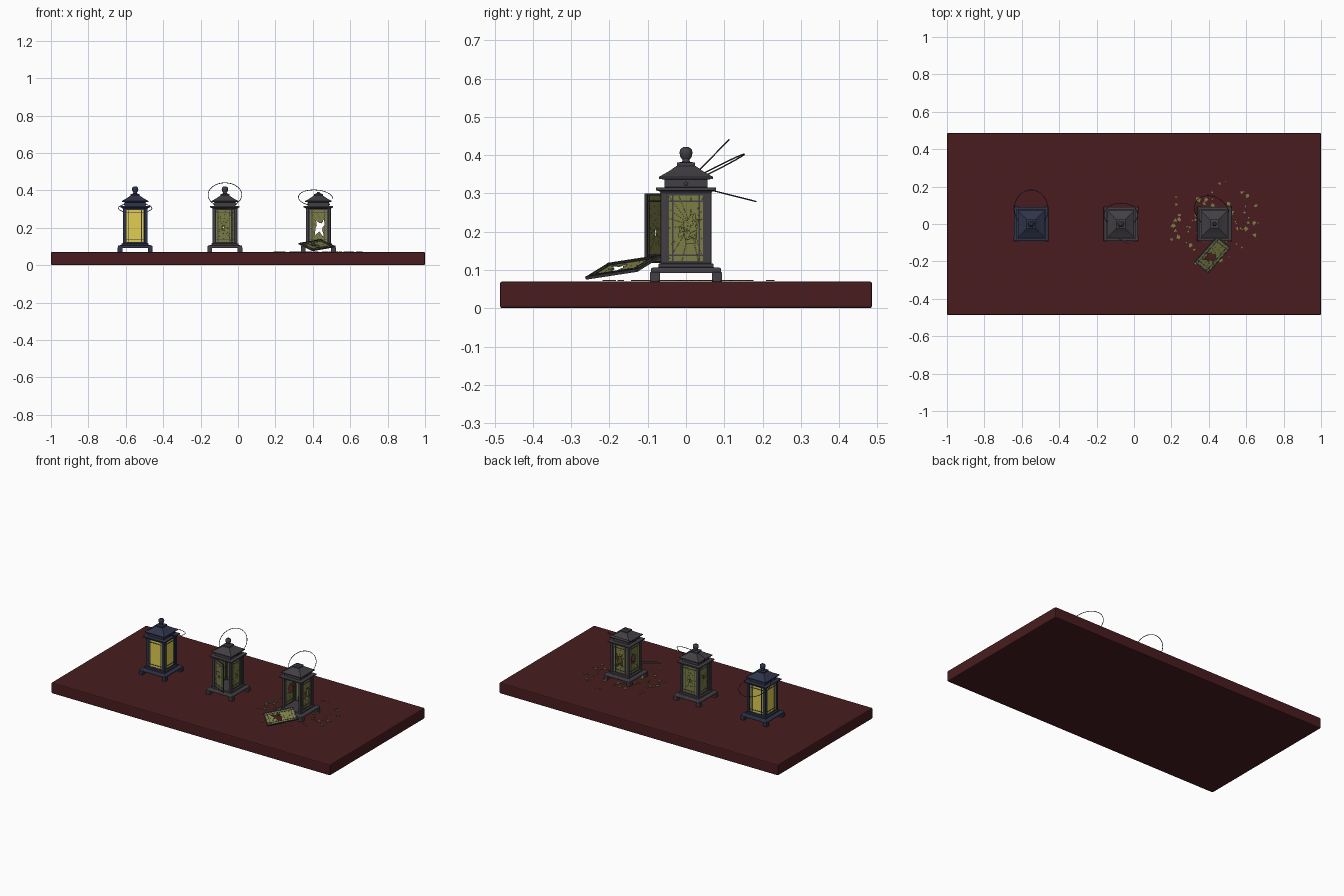
import bpy, bmesh, math, random
from mathutils import Matrix, Vector

if "Cube" in bpy.data.objects:
    bpy.data.objects.remove(bpy.data.objects["Cube"])

random.seed(7)
TAU = 2 * math.pi
TOP = 0.07
W, Z0, Z1, FY = 0.051, 0.118, 0.300, -0.058   # window opening


def material(name, rgb):
    m = bpy.data.materials.new(name)
    m.diffuse_color = (*rgb, 1)
    m.use_nodes = True
    m.node_tree.nodes["Principled BSDF"].inputs["Base Color"].default_value = m.diffuse_color
    return m


WOOD = material("dark_red_wood", (0.065, 0.012, 0.014))
BLUE = material("blue_metal", (0.028, 0.034, 0.065))
GREY = material("grey_metal", (0.055, 0.05, 0.058))
LIT = material("lit_glass", (0.75, 0.62, 0.08))
DULL = material("dull_glass", (0.2, 0.21, 0.06))


def finish(name, bm, mat, mtx=Matrix(), bevel=0):
    bmesh.ops.recalc_face_normals(bm, faces=bm.faces)
    me = bpy.data.meshes.new(name)
    bm.to_mesh(me)
    bm.free()
    me.transform(mtx)
    me.materials.append(mat)
    ob = bpy.data.objects.new(name, me)
    bpy.context.collection.objects.link(ob)
    if bevel:
        b = ob.modifiers.new("bevel", 'BEVEL')
        b.width, b.segments = bevel, 2
    return ob


def box(bm, x0, x1, y0, y1, z0, z1):
    m = Matrix.Translation(((x0 + x1) / 2, (y0 + y1) / 2, (z0 + z1) / 2)) @ \
        Matrix.Diagonal((x1 - x0, y1 - y0, z1 - z0, 1))
    bmesh.ops.create_cube(bm, size=1, matrix=m)


def stack(bm, profile, n=4):
    """Loft regular rings of (half width, z); n=4 gives square tiers."""
    k = 1 / math.cos(math.pi / n)
    rings = [[bm.verts.new((r * k * math.cos(TAU * (i + .5) / n),
                            r * k * math.sin(TAU * (i + .5) / n), z))
              for i in range(n)] for r, z in profile]
    for a, b in zip(rings, rings[1:]):
        for i in range(n):
            bm.faces.new((a[i], a[(i + 1) % n], b[(i + 1) % n], b[i]))
    bm.faces.new(rings[0])
    bm.faces.new(rings[-1])


def prism(bm, pts, y, t=0.003):
    """Thin plate from a polygon in the xz plane."""
    f = bm.faces.new([bm.verts.new((x, y, z)) for x, z in pts])
    new = bmesh.ops.extrude_face_region(bm, geom=[f])['geom']
    bmesh.ops.translate(bm, vec=(0, t, 0),
                        verts=[v for v in new if isinstance(v, bmesh.types.BMVert)])


def window(name, mtx, metal, glass, hole):
    # frame and glazing bars
    bm = bmesh.new()
    for s in (-1, 1):
        box(bm, *sorted((s * W, s * (W - .006))), FY - .004, FY + .004, Z0, Z1)
        box(bm, *sorted((s * .036, s * .032)), FY - .003, FY + .003, Z0, Z1)
    for za, zb in ((Z0, Z0 + .006), (Z1 - .006, Z1), (.136, .140), (.278, .282)):
        box(bm, -W, W, FY - .0035, FY + .0035, za, zb)
    finish(name + "_frame", bm, metal, mtx)
    # pane: whole, or cracked into radial pieces around a hole
    bm = bmesh.new()
    x, za, zb = W - .002, Z0 + .002, Z1 - .002
    if not hole:
        prism(bm, [(-x, za), (x, za), (x, zb), (-x, zb)], FY - .0015)
    else:
        cx, cz = random.uniform(-.015, .015), random.uniform(.19, .23)
        angs = [math.atan2(q - cz, p - cx) % TAU for p in (-x, x) for q in (za, zb)]
        angs = sorted(angs + [(i + random.uniform(-.3, .3)) * TAU / 13 % TAU for i in range(13)])
        inner, outer = [], []
        for a in angs:
            c, s = math.cos(a), math.sin(a)
            far = min(((x if c > 0 else -x) - cx) / c, ((zb if s > 0 else za) - cz) / s)
            r = min(far * .85, hole * random.uniform(.35, 1.5) * (1 + .7 * abs(s)))
            inner.append(Vector((cx + r * c, cz + r * s)))
            outer.append(Vector((cx + far * c, cz + far * s)))
        for i in range(len(angs)):
            j = (i + 1) % len(angs)
            p = [inner[i], inner[j], outer[j], outer[i]]
            mid = sum(p, Vector((0, 0))) / 4
            prism(bm, [v.lerp(mid, .02) for v in p], FY - .0015)
    finish(name + "_glass", bm, glass, mtx)


def handle(name, cx, end_y, end_z, metal, stop=1.0, lean=0.0):
    # wire bail, swung backwards from the neck
    d = Vector((0, end_y, end_z - .325))
    ry, t0 = d.length / 1.79, .657
    d.normalize()
    cu = bpy.data.curves.new(name, 'CURVE')
    cu.dimensions, cu.bevel_depth, cu.bevel_resolution = '3D', .0018, 1
    sp = cu.splines.new('POLY')
    n = 40
    sp.points.add(n)
    for i, p in enumerate(sp.points):
        t = t0 + (TAU - 2 * t0) * stop * i / n
        v = (math.cos(t0) - math.cos(t)) * ry
        xx = -.09 * math.sin(t)
        q = Vector((cx + xx - lean * v, 0, .325 + lean * .25 * xx)) + d * v
        p.co = (*q, 1)
    cu.materials.append(metal)
    bpy.context.collection.objects.link(bpy.data.objects.new(name, cu))


def lantern(name, cx, metal, glass, hole, door, broken_top=False):
    at = Matrix.Translation((cx, 0, 0))
    # stepped base on four corner feet
    bm = bmesh.new()
    stack(bm, [(.092, .092), (.092, .102), (.088, .106), (.072, .107), (.072, .116), (.064, .118)])
    for sx in (-1, 1):
        for sy in (-1, 1):
            box(bm, *sorted((sx * .068, sx * .094)), *sorted((sy * .068, sy * .094)), TOP, .094)
    finish(name + "_base", bm, metal, at, .0015)
    # corner posts
    bm = bmesh.new()
    for sx in (-1, 1):
        for sy in (-1, 1):
            box(bm, *sorted((sx * .051, sx * .066)), *sorted((sy * .051, sy * .066)), .112, .308)
    finish(name + "_posts", bm, metal, at, .0015)
    # cornice, neck and hipped roof
    bm = bmesh.new()
    stack(bm, [(.066, .3), (.07, .306), (.079, .308), (.079, .315), (.056, .316), (.056, .336),
               (.071, .338), (.071, .343), (.046, .357), (.024, .372), (.024, .380), (.014, .382)])
    finish(name + "_roof", bm, metal, at)
    # finial, snapped off on the broken lantern
    bm = bmesh.new()
    knob = [(.012, .380), (.009, .387), (.015, .396), (.017, .406), (.015, .415), (.007, .421)]
    stack(bm, knob[:2] + [(.006, .391)] if broken_top else knob, 16)
    ob = finish(name + "_finial", bm, metal, at)
    for p in ob.data.polygons:
        p.use_smooth = len(p.vertices) == 4
    # handle pivots
    bm = bmesh.new()
    for s in (-1, 1):
        bmesh.ops.create_uvsphere(bm, u_segments=10, v_segments=6, radius=.005,
                                  matrix=Matrix.Translation((s * .057, 0, .325)))
    finish(name + "_pivots", bm, metal, at)
    # four windows; the front one is the door
    for k, side in enumerate(("door", "right", "back", "left")):
        m = at @ Matrix.Rotation(k * math.pi / 2, 4, 'Z')
        window(name + "_" + side, door if k == 0 and door else m, metal, glass, hole)


# table slab
bm = bmesh.new()
box(bm, -1, 1, -.486, .486, 0, TOP)
finish("wooden_slab", bm, WOOD, Matrix(), .006)

# whole, cracked and shattered lanterns
lantern("lit_lantern", -.55, BLUE, LIT, 0, None)
hinge = Vector((-.07 - W, FY, 0))
ajar = Matrix.Translation(hinge) @ Matrix.Rotation(-.48, 4, 'Z') @ Matrix.Translation((W, -FY, 0))
lantern("cracked_lantern", -.07, GREY, DULL, .006, ajar)
up = Vector((.115, .13, .02)).normalized()
down = up.cross(Vector((.075, -.06, -.037))).normalized()
side = down.cross(up)
fallen = Matrix((side, down, up)).transposed().to_4x4()
fallen = Matrix.Translation((.42, -.165, .107)) @ fallen @ Matrix.Translation((0, -FY, -.209))
lantern("shattered_lantern", .43, GREY, DULL, .02, fallen, True)

handle("lit_handle", -.55, .182, .279, BLUE)
handle("cracked_handle", -.07, .112, .44, GREY)
handle("shattered_handle", .43, .152, .402, GREY, .86, .2)

# glass shards scattered round the shattered lantern
bm = bmesh.new()
for i in range(75):
    a, r = random.uniform(0, TAU), .09 + .17 * random.random() ** 1.4
    c = Vector((.43 + r * math.cos(a), r * math.sin(a) * .92, TOP + .001))
    size, n, off = random.uniform(.004, .015), random.choice((3, 4, 5)), random.uniform(0, TAU)
    vs = [bm.verts.new(c + Vector((math.cos(off + TAU * j / n), math.sin(off + TAU * j / n), 0))
                       * size * random.uniform(.5, 1.3)) for j in range(n)]
    new = bmesh.ops.extrude_face_region(bm, geom=[bm.faces.new(vs)])['geom']
    bmesh.ops.translate(bm, vec=(0, 0, .003),
                        verts=[v for v in new if isinstance(v, bmesh.types.BMVert)])
finish("glass_shards", bm, DULL)
